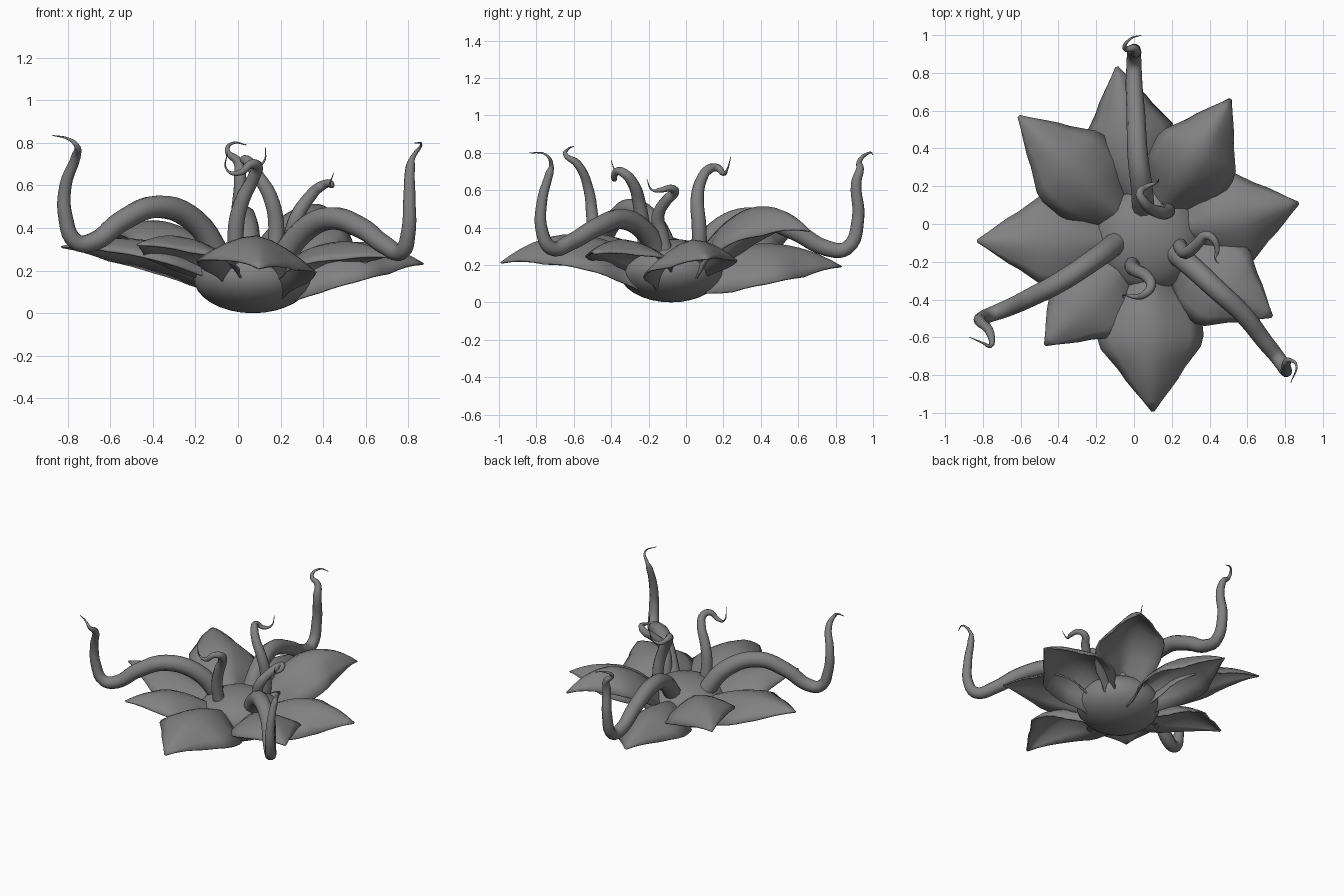
import bpy, bmesh, math
from mathutils import Vector

if "Cube" in bpy.data.objects:
    bpy.data.objects.remove(bpy.data.objects["Cube"])

CX, CY = 0.07, -0.08   # flower centre

grey = bpy.data.materials.new("dark_grey")
grey.diffuse_color = (0.22, 0.22, 0.22, 1)
grey.use_nodes = True
grey.node_tree.nodes["Principled BSDF"].inputs["Base Color"].default_value = grey.diffuse_color


def finish(obj):
    obj.data.materials.append(grey)
    bpy.ops.object.select_all(action='DESELECT')
    obj.select_set(True)
    bpy.context.view_layer.objects.active = obj
    bpy.ops.object.shade_smooth_by_angle(angle=math.radians(50))


def lerp_table(tab, t):
    for (a, va), (b, vb) in zip(tab, tab[1:]):
        if t <= b:
            return va + (vb - va) * (t - a) / (b - a)
    return tab[-1][1]


# Half width and edge droop along a petal, from base to tip
WIDTH = [(0, 0.10), (0.15, 0.16), (0.3, 0.24), (0.42, 0.275), (0.52, 0.27),
         (0.62, 0.225), (0.75, 0.15), (0.88, 0.075), (1, 0.006)]
DROP = [(0, 0.9), (0.2, 1.05), (0.45, 1.0), (0.7, 0.75), (1, 0)]


def petal(name, tip, peak, width=1.0, drop=0.15, tilt=0.0):
    """Arched leaf-shaped petal: tip position, ridge peak, edge droop and roll."""
    out = Vector((tip[0] - CX, tip[1] - CY))
    length = out.length
    out.normalize()
    side = Vector((-out.y, out.x))
    base, start = 0.2, 0.13
    bm = bmesh.new()
    rows, cols = 14, 8
    grid = []
    for i in range(rows + 1):
        t = i / rows
        d = start + (length - start) * t
        # quadratic arch through base, peak (t = 0.5) and tip
        z = (base * (1 - t) * (1 - 2 * t) + peak * 4 * t * (1 - t)
             + tip[2] * t * (2 * t - 1))
        w = lerp_table(WIDTH, t) * width
        k = lerp_table(DROP, t)
        w *= 1 + 0.03 * math.sin(t * 25)
        row = []
        for j in range(cols + 1):
            s = 2 * j / cols - 1
            p = Vector((CX, CY)) + out * d + side * (w * s)
            row.append(bm.verts.new(
                (p.x, p.y, max(0.05, z - drop * k * abs(s) ** 1.6 + tilt * s * k))))
        grid.append(row)
    for a, b in zip(grid, grid[1:]):
        for j in range(cols):
            bm.faces.new((a[j], b[j], b[j + 1], a[j + 1]))
    bmesh.ops.recalc_face_normals(bm, faces=bm.faces)
    me = bpy.data.meshes.new(name)
    bm.to_mesh(me)
    bm.free()
    obj = bpy.data.objects.new(name, me)
    bpy.context.collection.objects.link(obj)
    mod = obj.modifiers.new("thickness", 'SOLIDIFY')
    mod.thickness = 0.01
    mod.offset = 0
    finish(obj)


def tendril(name, pts, r0):
    """Tapering tube through the given points."""
    cu = bpy.data.curves.new(name, 'CURVE')
    cu.dimensions = '3D'
    cu.bevel_depth = r0
    cu.bevel_resolution = 3
    cu.resolution_u = 5
    cu.use_fill_caps = True
    sp = cu.splines.new('BEZIER')
    sp.bezier_points.add(len(pts) - 1)
    for i, (bp, p) in enumerate(zip(sp.bezier_points, pts)):
        t = i / (len(pts) - 1)
        bp.co = p
        bp.handle_left_type = bp.handle_right_type = 'AUTO'
        bp.radius = lerp_table([(0, 1), (0.2, 0.9), (0.4, 0.7), (0.6, 0.52),
                                (0.75, 0.34), (0.85, 0.14), (1, 0.03)], t)
    obj = bpy.data.objects.new(name, cu)
    bpy.context.collection.objects.link(obj)
    bpy.ops.object.select_all(action='DESELECT')
    obj.select_set(True)
    bpy.context.view_layer.objects.active = obj
    bpy.ops.object.convert(target='MESH')
    finish(bpy.context.object)


# Rounded flower core
bpy.ops.mesh.primitive_uv_sphere_add(segments=32, ring_count=16, radius=1,
                                     location=(CX, CY, 0.17))
core = bpy.context.object
core.name = "flower_core"
core.scale = (0.28, 0.28, 0.17)
finish(core)

# Petals
petal("petal_back", (-0.09, 0.83, 0.19), 0.31, 0.92, 0.18, 0.03)
petal("petal_back_right", (0.51, 0.66, 0.38), 0.50, 0.85, 0.17, 0.03)
petal("petal_right", (0.87, 0.11, 0.23), 0.33, 0.92, 0.15, 0.03)
petal("petal_front_right", (0.73, -0.49, 0.26), 0.33, 0.9, 0.10)
petal("petal_front", (0.10, -0.99, 0.21), 0.36, 1.03, 0.15, -0.03)
petal("petal_front_left", (-0.47, -0.64, 0.32), 0.35, 0.9, 0.10)
petal("petal_left", (-0.83, -0.09, 0.31), 0.34, 0.9, 0.11, 0.03)
petal("petal_back_left", (-0.61, 0.57, 0.36), 0.42, 0.88, 0.13, 0.04)

# Long outer tendrils
tendril("long_tendril_back", [
    (0.05, 0.06, 0.25), (0.04, 0.2, 0.41), (0.02, 0.36, 0.455), (0.01, 0.58, 0.38),
    (0.0, 0.75, 0.29), (0.0, 0.86, 0.29), (0.0, 0.92, 0.45), (0.01, 0.91, 0.64),
    (0.0, 0.93, 0.71), (-0.05, 0.93, 0.76), (-0.02, 0.98, 0.80), (0.04, 1.0, 0.79)], 0.06)
tendril("long_tendril_left", [
    (-0.08, -0.09, 0.25), (-0.2, -0.18, 0.43), (-0.38, -0.30, 0.50),
    (-0.55, -0.39, 0.43), (-0.68, -0.45, 0.335), (-0.76, -0.48, 0.335),
    (-0.81, -0.50, 0.45), (-0.81, -0.52, 0.60), (-0.76, -0.58, 0.74),
    (-0.76, -0.645, 0.79), (-0.80, -0.63, 0.82), (-0.87, -0.6, 0.835)], 0.06)
tendril("long_tendril_right", [
    (0.19, -0.13, 0.23), (0.30, -0.22, 0.38), (0.43, -0.34, 0.445),
    (0.58, -0.48, 0.40), (0.69, -0.62, 0.32), (0.77, -0.72, 0.29),
    (0.80, -0.77, 0.38), (0.805, -0.77, 0.54), (0.81, -0.73, 0.69),
    (0.82, -0.72, 0.73), (0.86, -0.75, 0.79), (0.83, -0.84, 0.80)], 0.06)

# Short inner tendrils
tendril("short_tendril_back", [
    (0.16, 0.07, 0.22), (0.18, 0.07, 0.40), (0.15, 0.06, 0.55), (0.09, 0.08, 0.65),
    (0.05, 0.12, 0.71), (0.03, 0.165, 0.72), (0.07, 0.2, 0.69), (0.12, 0.22, 0.71),
    (0.13, 0.24, 0.78)], 0.042)
tendril("short_tendril_front", [
    (0.0, -0.2, 0.22), (-0.01, -0.23, 0.40), (0.02, -0.25, 0.53), (0.07, -0.28, 0.63),
    (0.09, -0.33, 0.69), (0.06, -0.37, 0.70), (0.01, -0.385, 0.66),
    (-0.05, -0.375, 0.67), (-0.05, -0.4, 0.76)], 0.042)
tendril("short_tendril_right", [
    (0.24, -0.10, 0.22), (0.25, -0.13, 0.36), (0.28, -0.15, 0.46), (0.34, -0.10, 0.55),
    (0.38, -0.06, 0.59), (0.42, -0.08, 0.61), (0.44, -0.14, 0.60),
    (0.43, -0.18, 0.60), (0.45, -0.21, 0.66)], 0.04)
